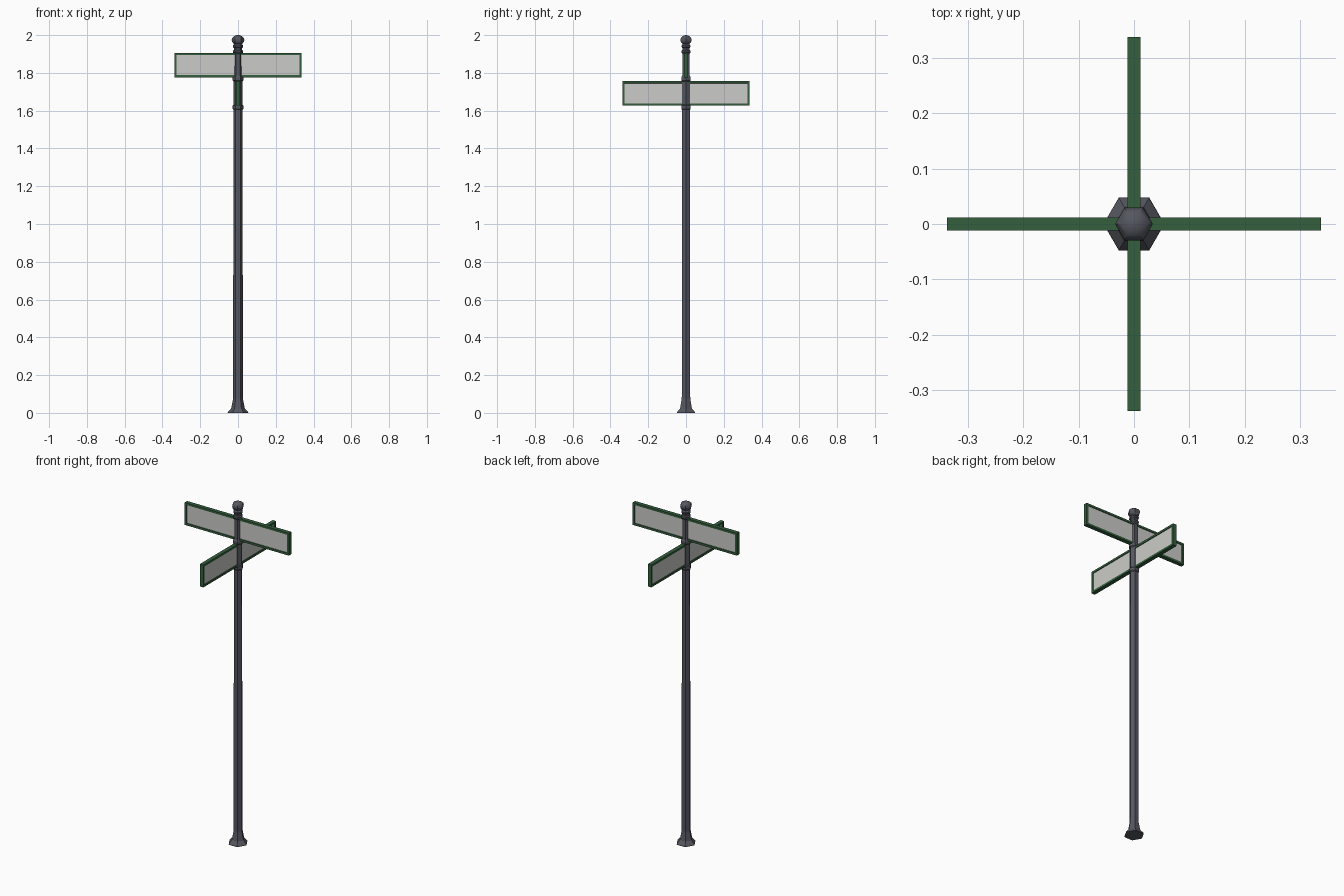
import bpy, bmesh, math

cube = bpy.data.objects.get("Cube")
if cube:
    bpy.data.objects.remove(cube, do_unlink=True)


def material(name, rgb):
    mat = bpy.data.materials.new(name)
    mat.use_nodes = True
    mat.diffuse_color = (*rgb, 1)
    mat.node_tree.nodes["Principled BSDF"].inputs["Base Color"].default_value = (*rgb, 1)
    return mat


IRON = material("dark grey iron", (0.09, 0.095, 0.115))
GREEN = material("dark green", (0.035, 0.112, 0.047))
PALE = material("pale grey", (0.6, 0.6, 0.58))


def make_object(name, bm, mats):
    bmesh.ops.recalc_face_normals(bm, faces=bm.faces)
    mesh = bpy.data.meshes.new(name)
    bm.to_mesh(mesh)
    bm.free()
    for mat in mats:
        mesh.materials.append(mat)
    obj = bpy.data.objects.new(name, mesh)
    bpy.context.collection.objects.link(obj)
    return obj


def hex_lathe(name, profile, sides=6):
    """Stack six-sided rings from (radius, height) pairs, corners on the x axis."""
    bm = bmesh.new()
    rings = []
    for r, z in profile:
        rings.append([bm.verts.new((r * math.cos(math.tau * i / sides),
                                    r * math.sin(math.tau * i / sides), z))
                      for i in range(sides)])
    for low, high in zip(rings, rings[1:]):
        for i in range(sides):
            j = (i + 1) % sides
            bm.faces.new((low[i], low[j], high[j], high[i]))
    bm.faces.new(rings[0][::-1])
    bm.faces.new(rings[-1])
    return make_object(name, bm, [IRON])


def sign(name, z, turn):
    """Framed board with a recessed pale panel on both broad faces."""
    bm = bmesh.new()
    bmesh.ops.create_cube(bm, size=1)
    bmesh.ops.scale(bm, vec=(0.674, 0.023, 0.131), verts=bm.verts)
    broad = [f for f in bm.faces if abs(f.normal.y) > 0.9]
    bmesh.ops.inset_individual(bm, faces=broad, thickness=0.017)
    bmesh.ops.inset_individual(bm, faces=broad, thickness=0.001, depth=-0.004)
    for f in broad:
        f.material_index = 1
    obj = make_object(name, bm, [GREEN, PALE])
    obj.location.z = z
    obj.rotation_euler.z = turn


# Flared foot and long shaft
hex_lathe("foot", [(0.055, 0), (0.053, 0.006), (0.036, 0.024), (0.031, 0.05), (0.026, 0.075)])
hex_lathe("post", [(0.026, 0.07), (0.024, 1.62)])

# Sleeves that clasp the boards, with a collar at each end
hex_lathe("lower_sleeve", [(0.024, 1.605), (0.029, 1.61), (0.029, 1.627), (0.024, 1.632),
                           (0.024, 1.755), (0.029, 1.76), (0.029, 1.775), (0.023, 1.785)])
hex_lathe("upper_sleeve", [(0.022, 1.78), (0.021, 1.9), (0.027, 1.907),
                           (0.027, 1.917), (0.022, 1.922)])

# Crossed boards
sign("upper_sign", 1.841, 0)
sign("lower_sign", 1.692, math.pi / 2)

# Ringed neck and ball on top
hex_lathe("neck", [(0.022, 1.92), (0.022, 1.932), (0.027, 1.937), (0.027, 1.945), (0.02, 1.952)])
ball = [(max(0.003, 0.034 * math.sin(math.pi * i / 8)),
         1.974 - 0.026 * math.cos(math.pi * i / 8)) for i in range(9)]
finial = hex_lathe("ball_finial", ball)

# Soften the ball vertically while keeping its six ridges
bpy.ops.object.select_all(action="DESELECT")
finial.select_set(True)
bpy.context.view_layer.objects.active = finial
bpy.ops.object.shade_smooth_by_angle(angle=math.radians(40))
